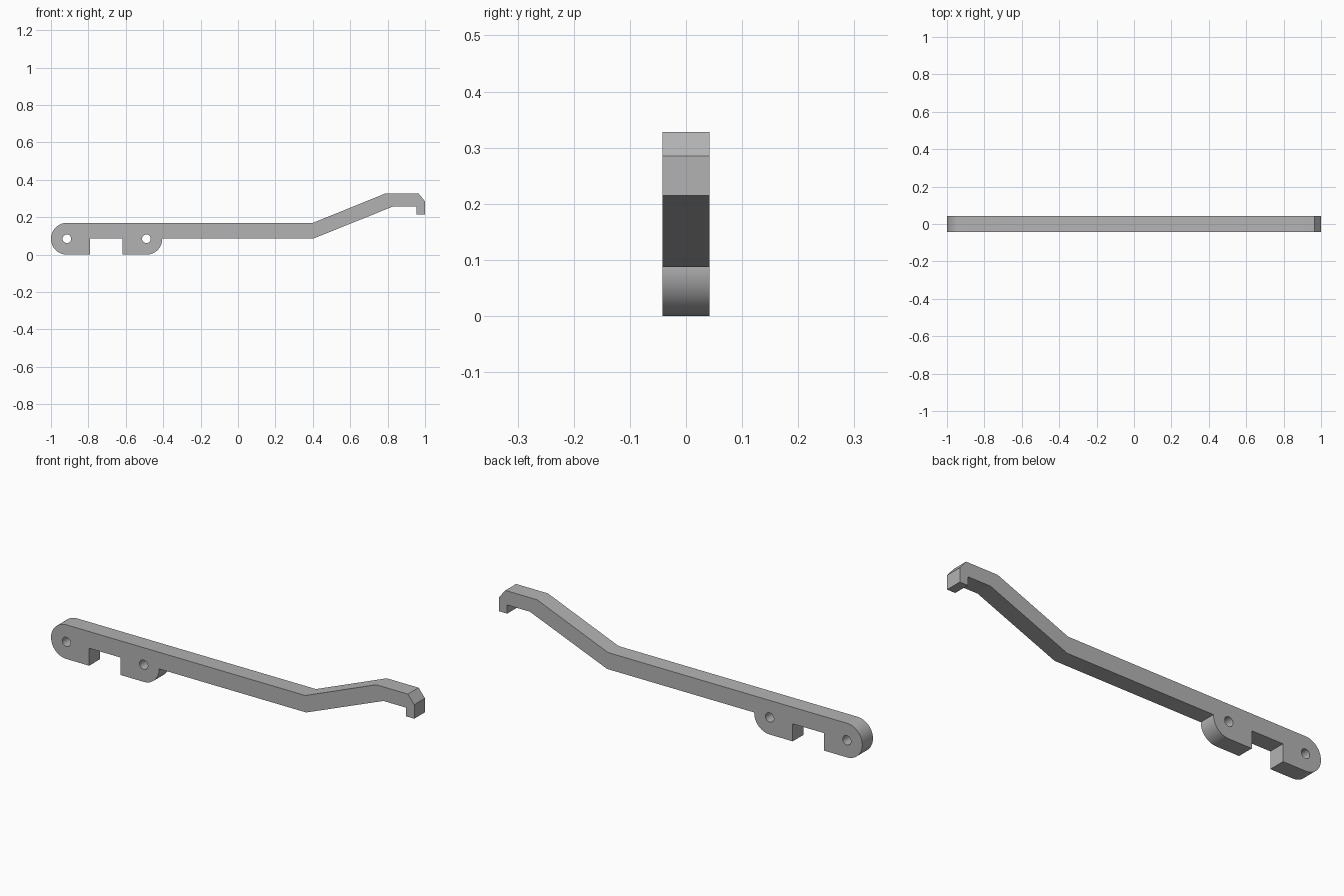
import bpy, bmesh
from math import sin, cos, pi, radians
from mathutils import Matrix

cube = bpy.data.objects.get("Cube")
if cube:
    bpy.data.objects.remove(cube, do_unlink=True)

HALF_DEPTH = 0.042
R = 0.085              # rounded end radius
HOLE_R = 0.023
REAR_X, MID_X = -0.915, -0.49   # pivot hole centres
ARM_Z = 0.087          # underside of the straight arm

grey = bpy.data.materials.new("plain grey")
grey.use_nodes = True
colour = (0.45, 0.45, 0.45, 1)
grey.diffuse_color = colour
grey.node_tree.nodes["Principled BSDF"].inputs["Base Color"].default_value = colour


def arc(cx, cz, r, start, end, steps):
    angles = [radians(start + (end - start) * i / steps) for i in range(steps + 1)]
    return [(cx + r * cos(a), cz + r * sin(a)) for a in angles]


def add_loop(curve, points):
    spline = curve.splines.new('POLY')
    spline.points.add(len(points) - 1)
    for p, (x, z) in zip(spline.points, points):
        p.co = (x, z, 0, 1)
    spline.use_cyclic_u = True


# Side outline: rounded rear foot, notch, middle foot, cranked arm, hooked tip
outline = arc(REAR_X, R, R, 90, 270, 32)
outline += [(-0.79, 0), (-0.79, ARM_Z), (-0.617, ARM_Z), (-0.617, 0)]
outline += arc(MID_X, R, R, -90, 0, 16)
outline += [(-0.405, ARM_Z), (0.405, ARM_Z), (0.83, 0.258), (0.955, 0.258),
            (0.955, 0.215), (1.0, 0.215), (1.0, 0.285), (0.965, 0.328),
            (0.79, 0.328), (0.40, 0.17)]

curve = bpy.data.curves.new("lever_profile", 'CURVE')
curve.dimensions = '2D'
curve.fill_mode = 'BOTH'
curve.extrude = HALF_DEPTH
add_loop(curve, outline)
# Pivot holes
for x in (REAR_X, MID_X):
    add_loop(curve, arc(x, R, HOLE_R, 0, 360 - 15, 23))

# Turn the filled profile into a solid standing upright
source = bpy.data.objects.new("lever_profile", curve)
bpy.context.collection.objects.link(source)
bpy.context.view_layer.update()
evaluated = source.evaluated_get(bpy.context.evaluated_depsgraph_get())
mesh = bpy.data.meshes.new_from_object(evaluated)
mesh.name = "lever_arm"
bpy.data.objects.remove(source, do_unlink=True)

bm = bmesh.new()
bm.from_mesh(mesh)
bmesh.ops.transform(bm, matrix=Matrix.Rotation(pi / 2, 4, 'X'), verts=bm.verts)
bmesh.ops.remove_doubles(bm, verts=bm.verts, dist=0.0005)
bmesh.ops.recalc_face_normals(bm, faces=bm.faces)
bm.to_mesh(mesh)
bm.free()

mesh.materials.clear()
mesh.materials.append(grey)
lever = bpy.data.objects.new("lever_arm", mesh)
bpy.context.collection.objects.link(lever)
bpy.ops.object.select_all(action='DESELECT')
lever.select_set(True)
bpy.context.view_layer.objects.active = lever
bpy.ops.object.shade_smooth_by_angle(angle=radians(30))
